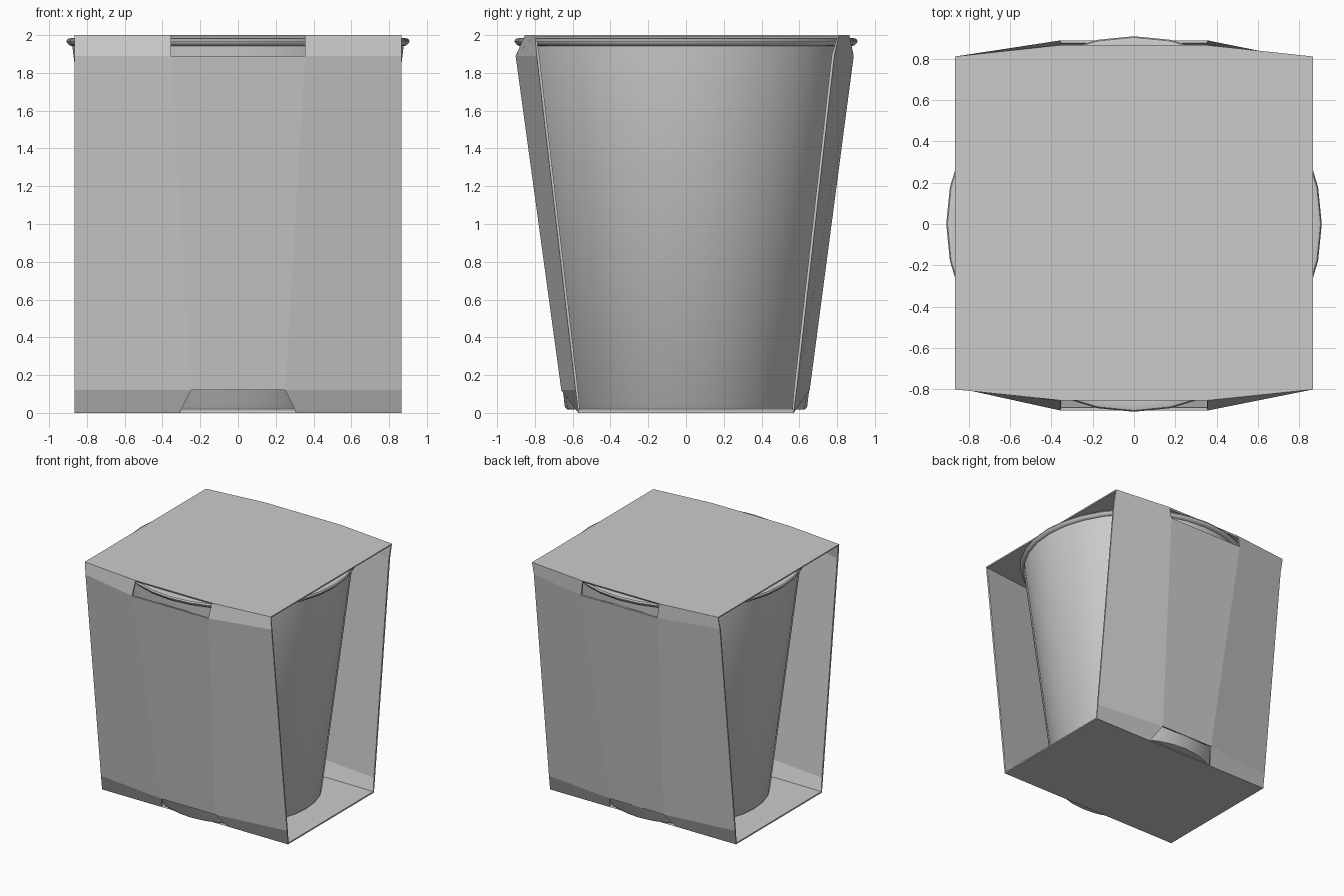
import bpy, bmesh, math

if "Cube" in bpy.data.objects:
    bpy.data.objects.remove(bpy.data.objects["Cube"])


def add_object(name, bm):
    mesh = bpy.data.meshes.new(name)
    bm.to_mesh(mesh)
    bm.free()
    obj = bpy.data.objects.new(name, mesh)
    bpy.context.collection.objects.link(obj)
    return obj


def lathe(name, profile, steps=32):
    """Spin an (r, z) profile around z and smooth it."""
    bm = bmesh.new()
    rings = []
    for r, z in profile:
        rings.append([bm.verts.new((r * math.cos(2 * math.pi * i / steps),
                                    r * math.sin(2 * math.pi * i / steps), z))
                      for i in range(steps)])
    for a, b in zip(rings, rings[1:]):
        for i in range(steps):
            j = (i + 1) % steps
            bm.faces.new((a[i], a[j], b[j], b[i]))
    bm.faces.new(rings[0][::-1])
    bm.faces.new(rings[-1])
    obj = add_object(name, bm)
    bpy.ops.object.select_all(action='DESELECT')
    obj.select_set(True)
    bpy.context.view_layer.objects.active = obj
    bpy.ops.object.shade_smooth_by_angle(angle=math.radians(40))
    return obj


# Tapered round cup, closed by a lid disc
lathe("cup", [(0.60, 0.017), (0.63, 0.018), (0.641, 0.03), (0.878, 1.95), (0.878, 1.965)])

# Rolled rim and lid
lathe("rim_and_lid", [(0.86, 1.942), (0.89, 1.944), (0.904, 1.957), (0.908, 1.968),
                      (0.902, 1.98), (0.888, 1.984), (0.86, 1.984)])

# Folded card sleeve: rows of (z, inner fold x, y at fold, y at open side)
HALF = 0.865
front = [(0.0, 0.31, -0.57, -0.57), (0.12, 0.25, -0.66, -0.585),
         (1.89, 0.355, -0.902, -0.79), (2.0, 0.355, -0.853, -0.80)]
back = [(0.0, 0.31, 0.57, 0.57), (0.12, 0.25, 0.655, 0.585),
        (1.89, 0.355, 0.888, 0.785), (2.0, 0.355, 0.865, 0.81)]

bm = bmesh.new()
walls = []
for rows in (front, back):
    grid = [[bm.verts.new(p) for p in ((-HALF, ye, z), (-w, yf, z), (w, yf, z), (HALF, ye, z))]
            for z, w, yf, ye in rows]
    walls.append(grid)
    for r in range(3):
        for c in range(3):
            if c == 1 and r != 1:
                continue  # windows where the cup pokes through
            quad = (grid[r][c], grid[r][c + 1], grid[r + 1][c + 1], grid[r + 1][c])
            bm.faces.new(quad if rows is front else quad[::-1])

# Flat bottom and top panels joining both walls
bm.faces.new(walls[1][0] + walls[0][0][::-1])
bm.faces.new(walls[0][3] + walls[1][3][::-1])

sleeve = add_object("card_sleeve", bm)
card = sleeve.modifiers.new("card_thickness", 'SOLIDIFY')
card.thickness = 0.014
card.offset = -1
